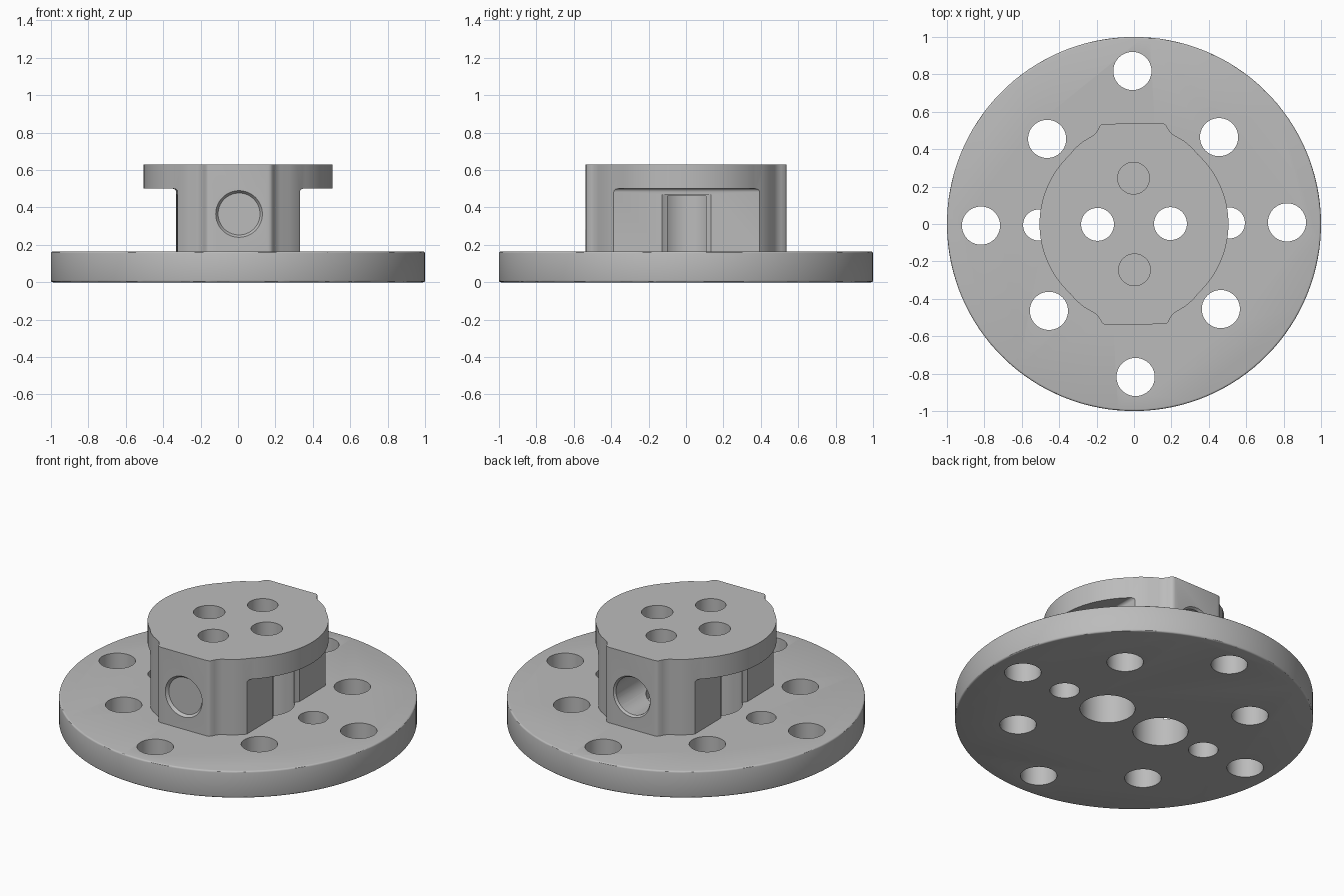
import bpy, bmesh
from math import radians, sin, cos, pi, atan2
from mathutils import Matrix, Vector

cube = bpy.data.objects.get("Cube")
if cube:
    bpy.data.objects.remove(cube, do_unlink=True)

PLATE_TOP, FLANGE_BOTTOM, TOP = 0.165, 0.5, 0.63
SLOT_TOP, BORE_Z = 0.47, 0.365

metal = bpy.data.materials.new("grey_metal")
metal.use_nodes = True
grey = (0.5, 0.5, 0.5, 1)
metal.diffuse_color = grey
metal.node_tree.nodes["Principled BSDF"].inputs["Base Color"].default_value = grey


def to_object(bm, name):
    bmesh.ops.recalc_face_normals(bm, faces=bm.faces)
    mesh = bpy.data.meshes.new(name)
    bm.to_mesh(mesh)
    bm.free()
    mesh.materials.append(metal)
    obj = bpy.data.objects.new(name, mesh)
    bpy.context.collection.objects.link(obj)
    return obj


def rod(name, x, y, z0, z1, r, segments=64, bevel=0):
    """Upright cylinder from z0 to z1, with optional rounded rims."""
    bm = bmesh.new()
    bmesh.ops.create_cone(bm, cap_ends=True, segments=segments, radius1=r, radius2=r,
                          depth=z1 - z0, matrix=Matrix.Translation((x, y, (z0 + z1) / 2)))
    if bevel:
        rims = [e for e in bm.edges if abs(e.verts[0].co.z - e.verts[1].co.z) < 1e-5]
        bmesh.ops.bevel(bm, geom=rims, offset=bevel, segments=3, profile=0.5, affect='EDGES')
    return to_object(bm, name)


def cross_rod(name, side, y0, y1, r0, r1):
    """Horizontal cylinder or cone along y, at bore height."""
    bm = bmesh.new()
    mid = Vector((0, side * (y0 + y1) / 2, BORE_Z))
    turn = Matrix.Rotation(radians(-90 * side), 4, 'X')
    bmesh.ops.create_cone(bm, cap_ends=True, segments=64, radius1=r0, radius2=r1,
                          depth=y1 - y0, matrix=Matrix.Translation(mid) @ turn)
    return to_object(bm, name)


def combine(target, other, operation):
    mod = target.modifiers.new("combine", 'BOOLEAN')
    mod.operation, mod.solver, mod.object = operation, 'EXACT', other
    bpy.context.view_layer.objects.active = target
    bpy.ops.object.modifier_apply(modifier=mod.name)
    bpy.data.objects.remove(other, do_unlink=True)


# Hub: round flange outline with a flat ear at front and back
ear = [(0.345, 0.369), (0.31, 0.41), (0.27, 0.443), (0.22, 0.472), (0.2, 0.487),
       (0.187, 0.507), (0.177, 0.527), (0.168, 0.534), (0.155, 0.537)]
start = atan2(ear[0][1], ear[0][0])
arc = [(0.505 * cos(start * i / 24), 0.505 * sin(start * i / 24)) for i in range(24)]
quarter = arc + ear
half = quarter + [(-x, y) for x, y in reversed(quarter)]
outline = half + [(-x, -y) for x, y in half[1:-1]]
outline.insert(len(half), (-0.505 * cos(0.01), -0.505 * sin(0.01)))
bm = bmesh.new()
face = bm.faces.new([bm.verts.new((x, y, 0.1)) for x, y in outline])
ext = bmesh.ops.extrude_face_region(bm, geom=[face])
for v in ext["geom"]:
    if isinstance(v, bmesh.types.BMVert):
        v.co.z = TOP
hub = to_object(bm, "hub")

# Side undercuts below the flange, and scooped recesses beside the small holes
for side in (1, -1):
    bm = bmesh.new()
    bmesh.ops.create_cube(bm, size=1)
    for v in bm.verts:
        v.co.x = side * (0.327 if v.co.x * side < 0 else 1)
        v.co.y *= 2
        v.co.z = FLANGE_BOTTOM if v.co.z > 0 else 0
    inner = [e for e in bm.edges if all(abs(v.co.x) < 0.5 and v.co.z > 0.4 for v in e.verts)]
    bmesh.ops.bevel(bm, geom=inner, offset=0.018, segments=4, profile=0.5, affect='EDGES')
    combine(hub, to_object(bm, "undercut"), 'DIFFERENCE')
    combine(hub, rod("recess", side * 0.51, 0, 0.02, SLOT_TOP, 0.225, 96), 'DIFFERENCE')

# Base plate joined with the hub
flange = rod("flange_mount", 0, 0, 0, PLATE_TOP, 1, 128, 0.01)
combine(flange, hub, 'UNION')

# Plate holes: on the axes, on the diagonals, and the small pair
for i in range(8):
    a, r = i * pi / 4, (0.65 if i % 2 else 0.818)
    combine(flange, rod("plate_hole", r * cos(a), r * sin(a), -0.1, 0.2, 0.102), 'DIFFERENCE')

for side in (1, -1):
    combine(flange, rod("small_hole", side * 0.51, 0, -0.1, 0.2, 0.083), 'DIFFERENCE')
    # Stepped through holes in the hub
    combine(flange, rod("counterbore", side * 0.195, 0, -0.1, SLOT_TOP - 0.01, 0.154), 'DIFFERENCE')
    combine(flange, rod("top_hole", side * 0.195, 0, 0.3, 0.8, 0.088), 'DIFFERENCE')
    # Blind top holes meeting the chamfered bores in the ears
    combine(flange, rod("blind_hole", 0, side * 0.245, 0.22, 0.8, 0.085), 'DIFFERENCE')
    combine(flange, cross_rod("ear_bore", side, 0.245, 0.7, 0.115, 0.115), 'DIFFERENCE')
    combine(flange, cross_rod("bore_chamfer", side, 0.52, 0.54, 0.112, 0.127), 'DIFFERENCE')

# Slight turn of the finished part, then smooth shading with crisp edges
flange.data.transform(Matrix.Rotation(radians(0.6), 4, 'Z'))
bpy.ops.object.select_all(action='DESELECT')
flange.select_set(True)
bpy.context.view_layer.objects.active = flange
bpy.ops.object.shade_smooth_by_angle(angle=radians(30))
